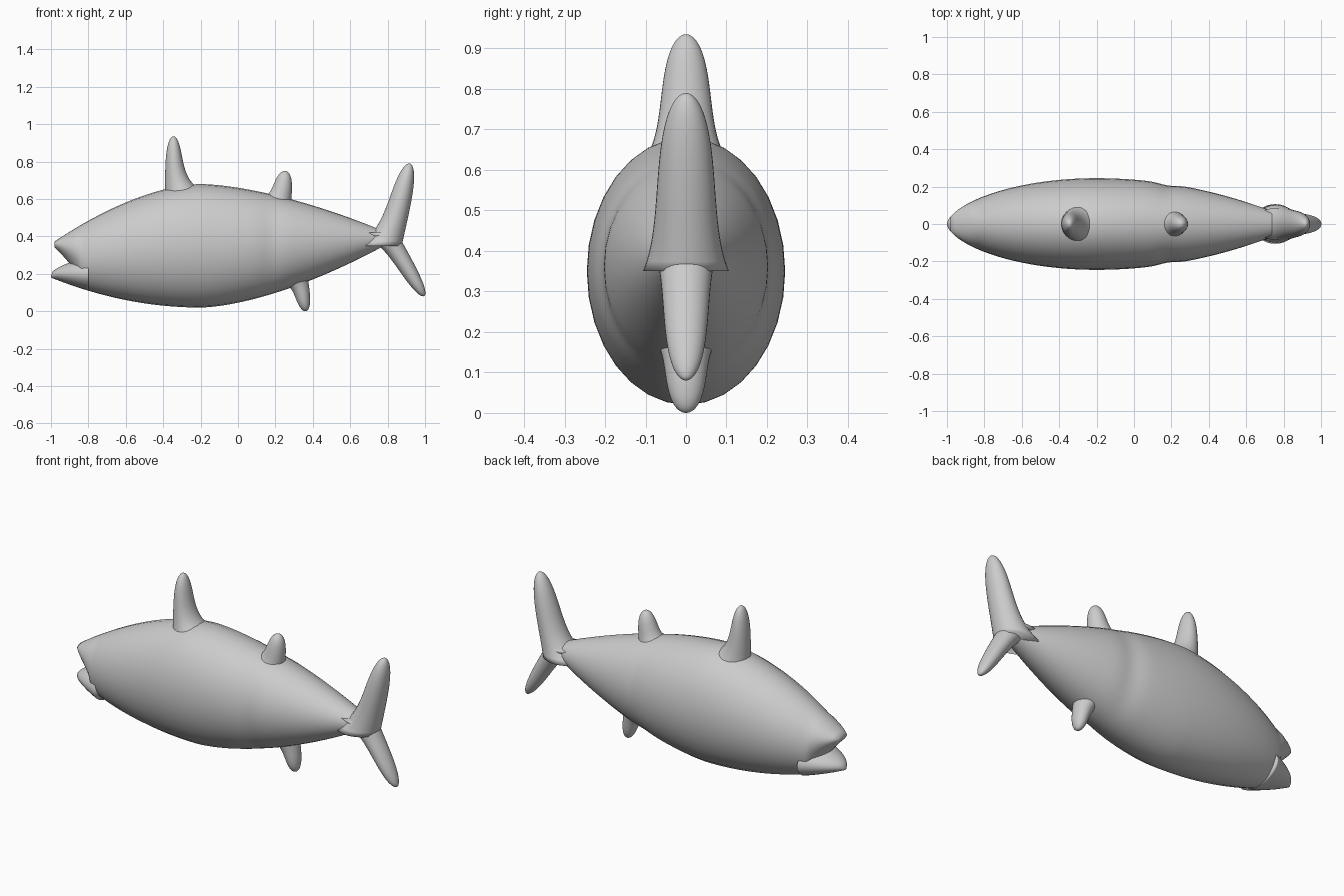
import bpy, bmesh
from math import cos, sin, pi, exp, sqrt

if "Cube" in bpy.data.objects:
    bpy.data.objects.remove(bpy.data.objects["Cube"])

SHADE = (0.6, 0.6, 0.6, 1)
grey = bpy.data.materials.new("plain grey")
grey.use_nodes = True
grey.diffuse_color = SHADE
grey.node_tree.nodes["Principled BSDF"].inputs["Base Color"].default_value = SHADE

SIDES = 32
WIDEST = -0.2      # where the body is widest, along x
FRONT = 0.8        # length from there to the mouth


def skin(name, rings):
    """Join rings of points into one closed, smooth surface."""
    bm = bmesh.new()
    loops = [[bm.verts.new(point) for point in ring] for ring in rings]
    for near, far in zip(loops, loops[1:]):
        for i in range(SIDES):
            j = (i + 1) % SIDES
            bm.faces.new((near[i], near[j], far[j], far[i]))
    bm.faces.new(loops[0])
    bm.faces.new(loops[-1])
    bmesh.ops.recalc_face_normals(bm, faces=bm.faces)
    mesh = bpy.data.meshes.new(name)
    bm.to_mesh(mesh)
    bm.free()
    mesh.materials.append(grey)
    for face in mesh.polygons:
        face.use_smooth = True
    part = bpy.data.objects.new(name, mesh)
    bpy.context.collection.objects.link(part)


def ellipse(low, high, half_width):
    """Pairs of (distance along the section, sideways distance)."""
    middle, radius = (low + high) / 2, (high - low) / 2
    angles = [2 * pi * i / SIDES for i in range(SIDES)]
    return [(middle + radius * cos(a), half_width * sin(a)) for a in angles]


def spread(start, end, count):
    return [start + (end - start) * i / count for i in range(count + 1)]


# Body outlines, swelling from the mouth and narrowing to the tail
def forward(x):
    return max(0, (WIDEST - x) / FRONT)


def backward(x):
    return max(0, x - WIDEST)


def belly(x):
    return 0.02 + 0.16 * forward(x) ** 2 + 0.34 * backward(x) ** 1.6


def back(x):
    return 0.68 - 0.32 * forward(x) ** 1.7 - 0.26 * backward(x) ** 1.6


def flank(x):
    nose = max(0.003, 1 - forward(x) ** 2) ** 0.6
    crease = 0.01 * exp(-((x - 0.18) / 0.06) ** 2)
    return 0.245 * nose - 0.2 * backward(x) ** 2 - crease


def mouth_roof(x):
    """Lift the underside of the snout to leave the mouth open."""
    return belly(x) + 0.17 * sqrt(max(0, (-0.84 - x) / 0.14))


def along_body(name, start, end, count, bottom, top):
    rings = []
    for x in spread(start, end, count):
        section = ellipse(bottom(x), top(x), flank(x))
        rings.append([(x, y, z) for z, y in section])
    skin(name, rings)


def jaw_top(x):
    return 0.19 + 0.07 * sqrt(max(0, x + 1) / 0.1)


along_body("body", -0.98, 0.84, 90, mouth_roof, back)
along_body("lower_jaw", -1, -0.8, 24, belly, jaw_top)


def fin(name, root, tip, chord, thickness, flare):
    """Rounded fin; flare spreads its root to +x or -x, as its sign says."""
    rings = []
    for turn in spread(0, 1.55, 28):
        t = sin(turn)
        x = root[0] + (tip[0] - root[0]) * t
        z = root[1] + (tip[1] - root[1]) * t
        taper = sqrt(1 - t ** 4)
        spread_root = flare * exp(-5 * t) * taper
        low = x - chord * taper + min(0, spread_root)
        high = x + chord * taper + max(0, spread_root)
        half_width = thickness * taper + 0.3 * abs(spread_root)
        rings.append([(px, py, z) for px, py in ellipse(low, high, half_width)])
    skin(name, rings)


# Fins on the back and under the belly
fin("front_dorsal_fin", (-0.345, 0.6), (-0.345, 0.935), 0.045, 0.06, 0.2)
fin("rear_dorsal_fin", (0.23, 0.55), (0.25, 0.75), 0.05, 0.05, -0.18)
fin("anal_fin", (0.33, 0.2), (0.36, 0), 0.04, 0.05, -0.14)

# Forked tail
fin("upper_tail_lobe", (0.815, 0.35), (0.915, 0.79), 0.06, 0.07, -0.12)
fin("lower_tail_lobe", (0.8, 0.42), (0.99, 0.08), 0.05, 0.055, -0.1)
